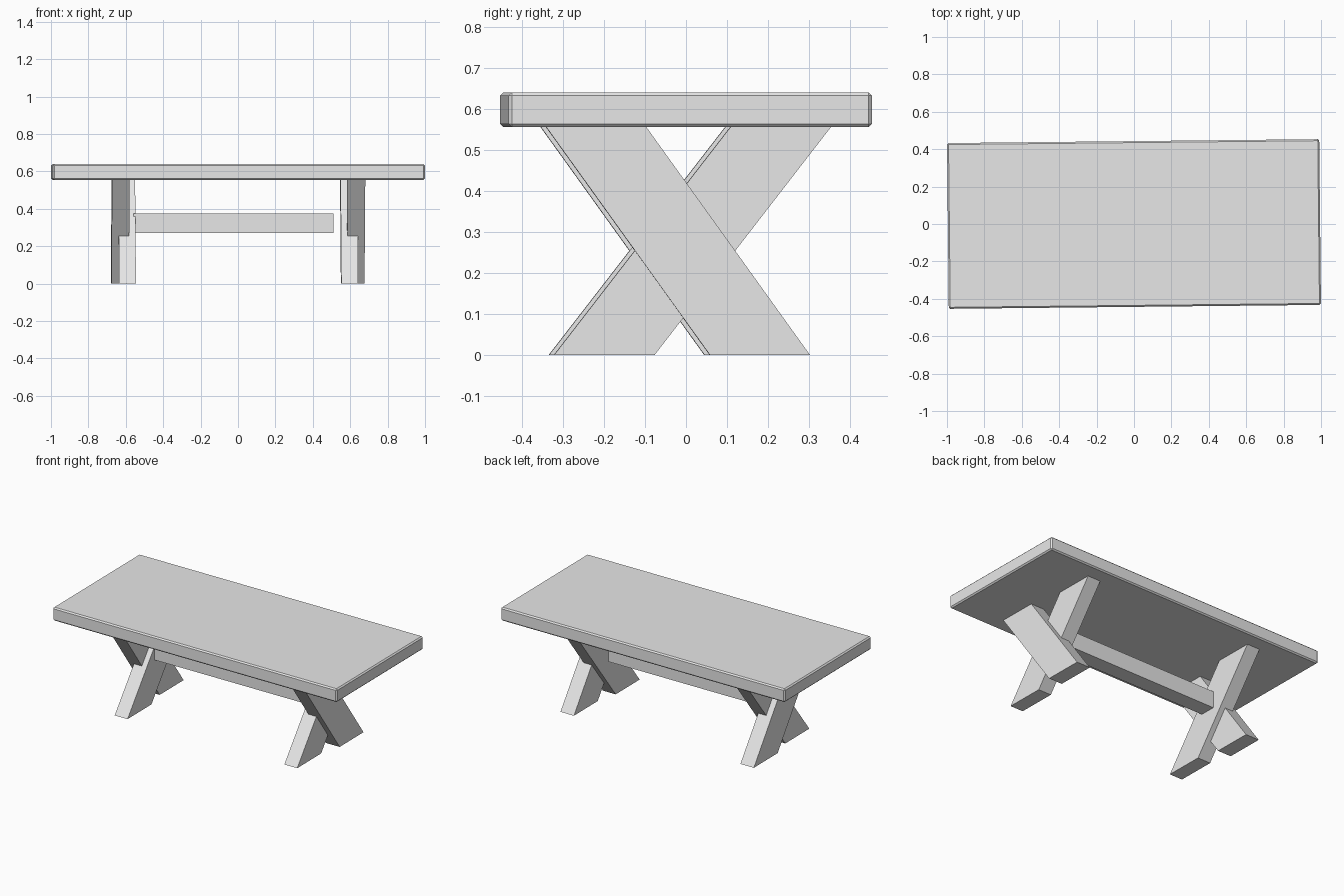
import bpy, bmesh
from mathutils import Matrix

if "Cube" in bpy.data.objects:
    bpy.data.objects.remove(bpy.data.objects["Cube"], do_unlink=True)

# One plain grey finish
grey = bpy.data.materials.new("plain_grey")
grey.use_nodes = True
colour = (0.8, 0.8, 0.8, 1)
grey.diffuse_color = colour
grey.node_tree.nodes["Principled BSDF"].inputs["Base Color"].default_value = colour

TURN = Matrix.Rotation(0.0105, 4, "Z")   # the table stands slightly turned
UNDERSIDE = 0.557


def box(name, x, y, z, lean=0.0, bevel=0.0):
    """Box between (min, max) pairs; lean slides its top along y."""
    bm = bmesh.new()
    bmesh.ops.create_cube(bm, size=1)
    for v in bm.verts:
        top = v.co.z > 0
        v.co = (x[v.co.x > 0], y[v.co.y > 0] + (lean if top else 0), z[top])
    if bevel:
        bmesh.ops.bevel(bm, geom=bm.edges[:], offset=bevel, segments=1,
                        affect="EDGES")
    bmesh.ops.recalc_face_normals(bm, faces=bm.faces[:])
    bm.transform(TURN)
    mesh = bpy.data.meshes.new(name)
    bm.to_mesh(mesh)
    bm.free()
    mesh.materials.append(grey)
    obj = bpy.data.objects.new(name, mesh)
    bpy.context.collection.objects.link(obj)
    return obj


# Table top with a narrow chamfer
box("table_top", (-0.995, 0.995), (-0.443, 0.443), (0.555, 0.64), bevel=0.008)

# Crossed legs: the outer one leans forward, the inner one leans back
for side, s in (("left", 1), ("right", -1)):
    for name, near, far, y, lean in (
            ("outer_leg", 0.583, 0.677, (0.051, 0.295), -0.4),
            ("inner_leg", 0.549, 0.639, (-0.328, -0.083), 0.431)):
        box(f"{side}_{name}", sorted((s * near, s * far)), y,
            (0, UNDERSIDE), lean)

# Stretcher, joined to the right trestle and stopping short of the left one
box("stretcher", (-0.56, 0.51), (-0.05, 0.05), (0.27, 0.375))
